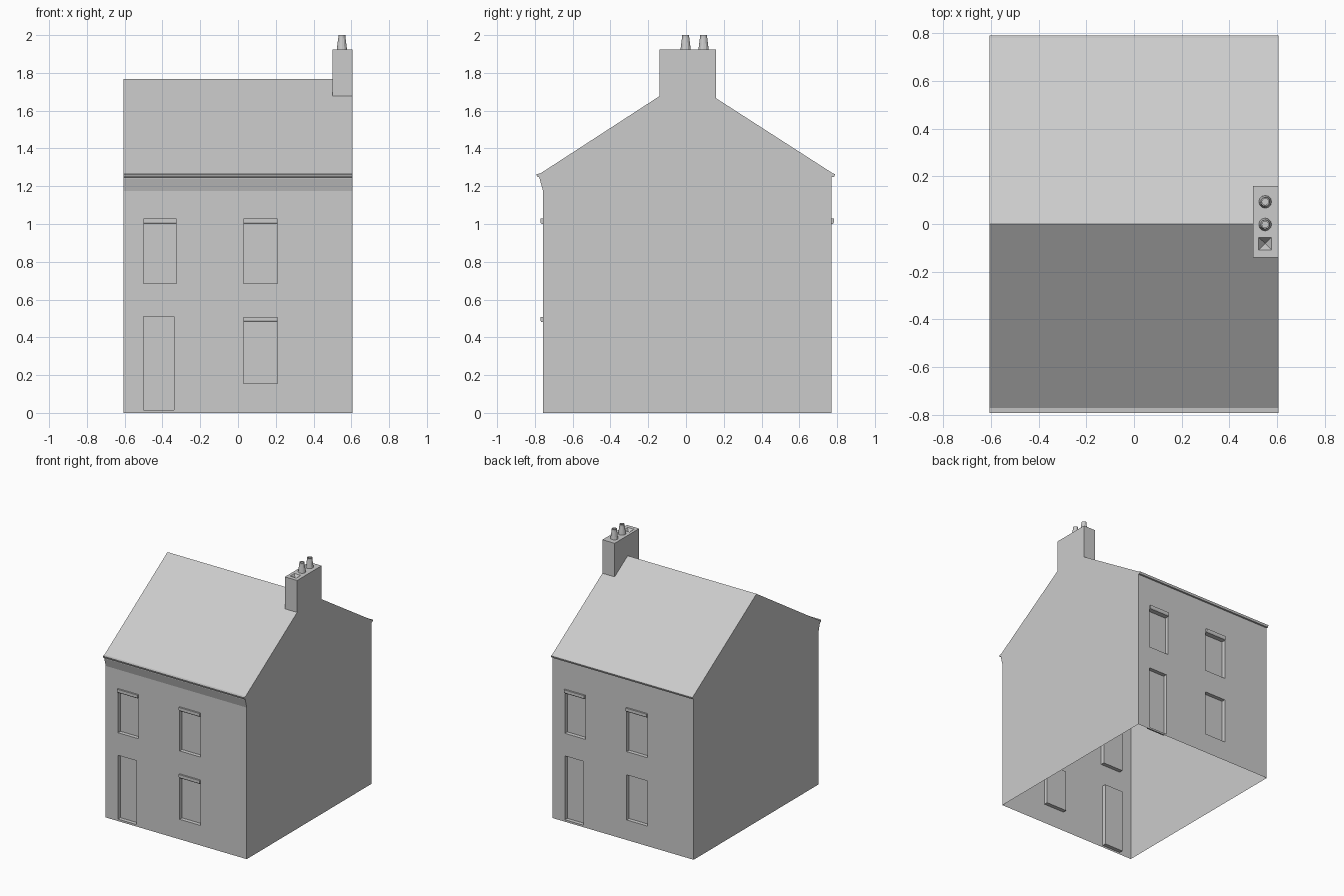
import bpy, bmesh, math
from mathutils import Vector

if "Cube" in bpy.data.objects:
    bpy.data.objects.remove(bpy.data.objects["Cube"])

HX = 0.605            # half width of the house
DEPTH = 0.03          # recess of doors and windows
FY, BY = -0.757, 0.77 # wall planes


def finish(name, bm):
    me = bpy.data.meshes.new(name)
    bm.to_mesh(me)
    bm.free()
    ob = bpy.data.objects.new(name, me)
    bpy.context.collection.objects.link(ob)
    return ob


def face(bm, pts, out):
    """Add a face whose normal points along 'out'."""
    f = bm.faces.new([bm.verts.new(p) for p in pts])
    f.normal_update()
    if f.normal.dot(Vector(out)) < 0:
        f.normal_flip()


def weld(bm):
    bmesh.ops.remove_doubles(bm, verts=bm.verts, dist=1e-5)


def prism(name, profile, x0, x1):
    """Closed solid: yz profile swept along x."""
    bm = bmesh.new()
    a = [bm.verts.new((x0, y, z)) for y, z in profile]
    f = bm.faces.new(a)
    r = bmesh.ops.extrude_face_region(bm, geom=[f])
    vs = [g for g in r["geom"] if isinstance(g, bmesh.types.BMVert)]
    bmesh.ops.translate(bm, verts=vs, vec=(x1 - x0, 0, 0))
    bmesh.ops.recalc_face_normals(bm, faces=bm.faces)
    return finish(name, bm)


def wall(name, y, s, top, openings):
    """Wall sheet on a grid, with openings pushed inwards; s is the outward y sign."""
    xs = sorted({-HX, HX} | {v for o in openings for v in o[:2]})
    zs = sorted({0.0, top} | {v for o in openings for v in o[2:]})
    yi = y - s * DEPTH
    bm = bmesh.new()
    for x0, x1 in zip(xs, xs[1:]):
        for z0, z1 in zip(zs, zs[1:]):
            cx, cz = (x0 + x1) / 2, (z0 + z1) / 2
            if not any(a < cx < b and c < cz < d for a, b, c, d in openings):
                face(bm, [(x0, y, z0), (x1, y, z0), (x1, y, z1), (x0, y, z1)], (0, s, 0))
    for a, b, c, d in openings:
        face(bm, [(a, yi, c), (b, yi, c), (b, yi, d), (a, yi, d)], (0, s, 0))
        for x, n in ((a, 1), (b, -1)):
            face(bm, [(x, y, c), (x, yi, c), (x, yi, d), (x, y, d)], (n, 0, 0))
        for z, n in ((c, 1), (d, -1)):
            face(bm, [(a, y, z), (a, yi, z), (b, yi, z), (b, y, z)], (0, 0, n))
    weld(bm)
    finish(name, bm)


# Front and back walls; the back layout mirrors the front one
front = [(-0.5, -0.34, 0.015, 0.51), (-0.5, -0.325, 0.685, 1.0),
         (0.03, 0.21, 0.685, 1.0), (0.03, 0.21, 0.155, 0.48)]
back = [(-b, -a, c, d) for a, b, c, d in front]
back[3] = back[3][:3] + (0.505,)
wall("front_wall", FY, -1, 1.175, front)
wall("back_wall", BY, 1, 1.25, back)

# Lintels above the windows
for label, y, s, wins in (("front", FY, -1, front[1:]), ("back", BY, 1, back[1:3])):
    for i, (a, b, c, d) in enumerate(wins):
        prof = [(0, d), (0.008, d), (0.013, d + 0.008), (0.013, d + 0.028), (0, d + 0.028)]
        prism(f"{label}_lintel_{i}", [(y + s * u, z) for u, z in prof], a, b)

# Roof slopes with cornice and eaves, one continuous sheet (open at the walls)
front_eave = [(FY, 1.175), (-0.775, 1.24), (-0.775, 1.247), (-0.787, 1.25), (-0.793, 1.265), (-0.772, 1.267)]
back_eave = [(0.779, 1.267), (0.79, 1.265), (0.784, 1.25), (BY, 1.25)]
outline = front_eave + [(0, 1.768)] + back_eave
bm = bmesh.new()
for (y0, z0), (y1, z1) in zip(outline, outline[1:]):
    face(bm, [(-HX, y0, z0), (HX, y0, z0), (HX, y1, z1), (-HX, y1, z1)],
         (0, -(z1 - z0), y1 - y0))
weld(bm)
finish("roof", bm)

# Gable ends
bm = bmesh.new()
for x in (-HX, HX):
    face(bm, [(x, y, z) for y, z in [(FY, 0)] + outline + [(BY, 0)]], (x, 0, 0))
finish("gable_walls", bm)

# Chimney stack, standing on the roof, with a square pit in its top
X0, Y0, Y1, TOP = 0.5, -0.14, 0.16, 1.925
ZF, ZB = 1.677, 1.665
CX, PY, R = 0.55, -0.082, 0.027
bm = bmesh.new()
side = [(Y0, TOP), (Y0, ZF), (0, 1.768), (Y1, ZB), (Y1, TOP)]
for x, n in ((X0, -1), (HX, 1)):
    face(bm, [(x, y, z) for y, z in side], (n, 0, 0))
for y, z, n in ((Y0, ZF, -1), (Y1, ZB, 1)):
    face(bm, [(X0, y, z), (HX, y, z), (HX, y, TOP), (X0, y, TOP)], (0, n, 0))
outer = [(X0, Y0), (HX, Y0), (HX, PY + R), (X0, PY + R)]
inner = [(CX - R, PY - R), (CX + R, PY - R), (CX + R, PY + R - 0.001), (CX - R, PY + R - 0.001)]
for i in range(4):
    j = (i + 1) % 4
    face(bm, [(*p, TOP) for p in (outer[i], outer[j], inner[j], inner[i])], (0, 0, 1))
    face(bm, [(*inner[i], TOP), (*inner[j], TOP), (CX, PY, TOP - 0.035)], (0, 0, 1))
face(bm, [(X0, PY + R, TOP), (HX, PY + R, TOP), (HX, Y1, TOP), (X0, Y1, TOP)], (0, 0, 1))
weld(bm)
finish("chimney", bm)

# Tapered chimney pots with hollow tops
SIDES = 12
rings = [(0.027, TOP), (0.019, 1.988), (0.019, 2.0), (0.013, 2.0), (0.013, 1.97)]
for k, y in enumerate((-0.002, 0.093)):
    bm = bmesh.new()
    loops = [[bm.verts.new((CX + r * math.cos(2 * math.pi * i / SIDES),
                            y + r * math.sin(2 * math.pi * i / SIDES), z))
              for i in range(SIDES)] for r, z in rings]
    for lo, hi in zip(loops, loops[1:]):
        for i in range(SIDES):
            j = (i + 1) % SIDES
            bm.faces.new((lo[i], lo[j], hi[j], hi[i]))
    bm.faces.new(loops[-1])
    finish(f"chimney_pot_{k}", bm)
